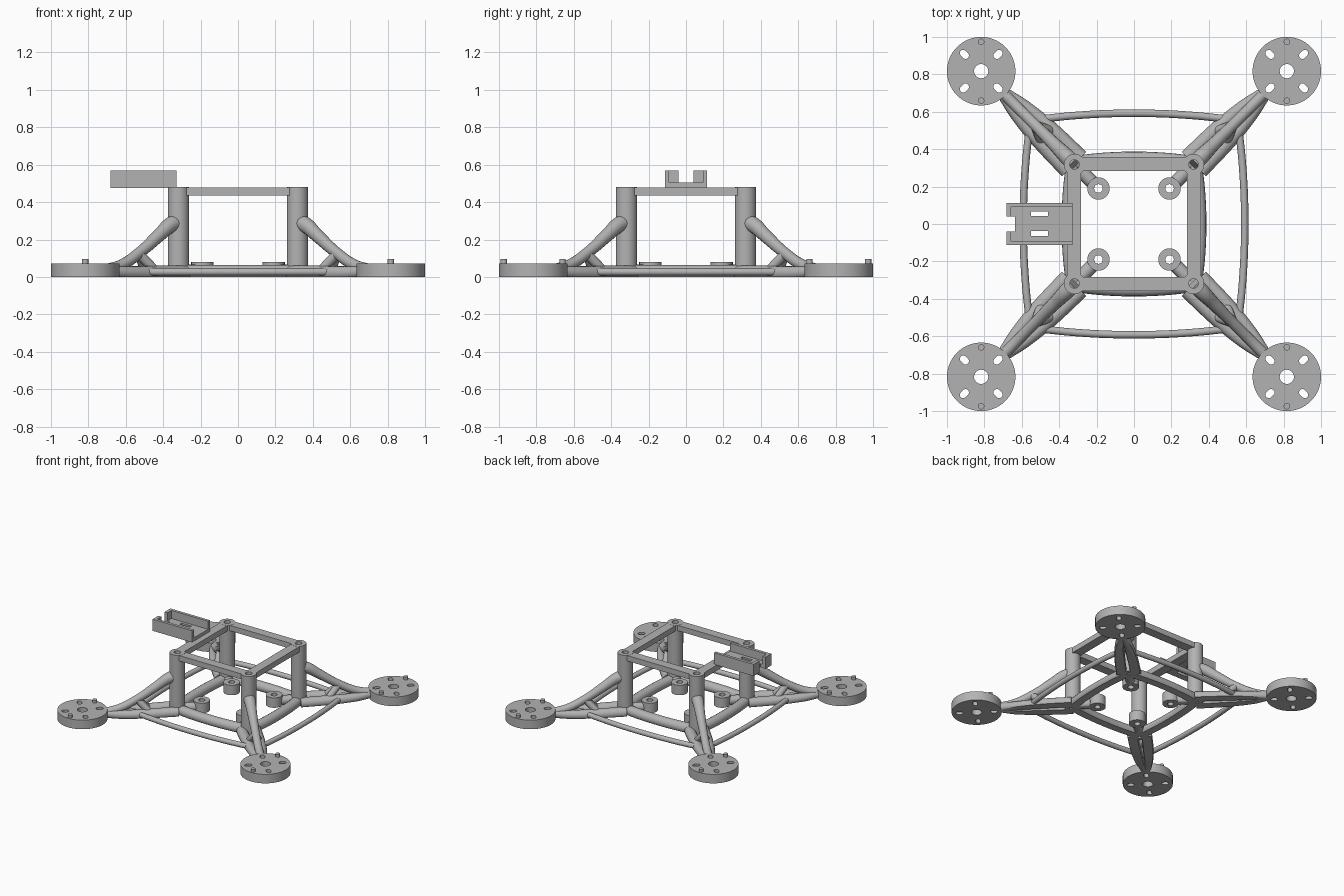
import bpy, bmesh
from math import sin, cos, pi

cube = bpy.data.objects.get("Cube")
if cube:
    bpy.data.objects.remove(cube)

grey = bpy.data.materials.new("plain grey")
grey.use_nodes = True
COLOUR = (0.45, 0.45, 0.45, 1)
grey.diffuse_color = COLOUR
grey.node_tree.nodes["Principled BSDF"].inputs["Base Color"].default_value = COLOUR


def finish(name, curve, ground_cut=False):
    """Turn a curve into a clean mesh object, optionally trimmed at the ground."""
    temp = bpy.data.objects.new(name + "_curve", curve)
    bpy.context.collection.objects.link(temp)
    deps = bpy.context.evaluated_depsgraph_get()
    mesh = bpy.data.meshes.new_from_object(temp.evaluated_get(deps))
    bpy.data.objects.remove(temp)
    bm = bmesh.new()
    bm.from_mesh(mesh)
    bmesh.ops.remove_doubles(bm, verts=bm.verts, dist=1e-5)
    if ground_cut:
        bmesh.ops.bisect_plane(bm, geom=bm.verts[:] + bm.edges[:] + bm.faces[:],
                               plane_co=(0, 0, 0), plane_no=(0, 0, -1), clear_outer=True)
        bmesh.ops.holes_fill(bm, edges=[e for e in bm.edges if e.is_boundary])
    bmesh.ops.recalc_face_normals(bm, faces=bm.faces)
    bm.to_mesh(mesh)
    bm.free()
    mesh.materials.clear()
    mesh.materials.append(grey)
    obj = bpy.data.objects.new(name, mesh)
    bpy.context.collection.objects.link(obj)
    bpy.ops.object.select_all(action='DESELECT')
    obj.select_set(True)
    bpy.context.view_layer.objects.active = obj
    bpy.ops.object.shade_smooth_by_angle(angle=0.6)
    return obj


def plate(name, outlines, z0, z1, at=(0, 0)):
    """Extrude flat outlines; inner outlines become holes."""
    curve = bpy.data.curves.new(name, 'CURVE')
    curve.dimensions = '2D'
    curve.fill_mode = 'BOTH'
    curve.extrude = (z1 - z0) / 2
    for pts in outlines:
        spline = curve.splines.new('POLY')
        spline.points.add(len(pts) - 1)
        for p, (x, y) in zip(spline.points, pts):
            p.co = (x, y, 0, 1)
        spline.use_cyclic_u = True
    obj = finish(name, curve)
    obj.location = (*at, (z0 + z1) / 2)
    return obj


def tube(name, pts, radius, radii=None, ground_cut=False):
    """Smooth round tube through points, with optional taper."""
    curve = bpy.data.curves.new(name, 'CURVE')
    curve.dimensions = '3D'
    curve.bevel_depth = radius
    curve.bevel_resolution = 6
    curve.use_fill_caps = True
    curve.resolution_u = 10
    spline = curve.splines.new('BEZIER')
    spline.bezier_points.add(len(pts) - 1)
    for i, (p, co) in enumerate(zip(spline.bezier_points, pts)):
        p.co = co
        p.handle_left_type = p.handle_right_type = 'AUTO'
        p.radius = radii[i] if radii else 1
    return finish(name, curve, ground_cut)


def circle(r, n=48):
    return [(r * cos(2 * pi * i / n), r * sin(2 * pi * i / n)) for i in range(n)]


def rect(x0, x1, y0, y1):
    return [(x0, y0), (x1, y0), (x1, y1), (x0, y1)]


def slot(dist, r, half, angle, n=8):
    """Rounded slot pointing away from the centre."""
    pts = []
    for end in (1, -1):
        for i in range(n + 1):
            a = -pi / 2 + pi * i / n
            u, v = dist + end * (half + r * cos(a)), end * r * sin(a)
            pts.append((u * cos(angle) - v * sin(angle), u * sin(angle) + v * cos(angle)))
    return pts


# Four matching corners: motor mount, post, standoff and arm
for sx, side in ((1, "left"), (-1, "right")):
    for sy, end in ((1, "back"), (-1, "front")):
        tag = f"_{end}_{side}"

        def m(pts):
            return [(sx * x, sy * y, z) for x, y, z in pts]

        # Motor mount disc with slots and locating pegs
        mount = (sx * 0.817, sy * 0.817)
        slots = [slot(0.127, 0.018, 0.009, pi / 4 + k * pi / 2) for k in range(4)]
        plate("motor_mount" + tag, [circle(0.183, 64), circle(0.038, 32)] + slots, 0, 0.073, mount)
        for k in (1, -1):
            plate("mount_peg" + tag, [circle(0.017, 20)], 0.06, 0.095,
                  (mount[0], mount[1] + k * 0.157))

        # Hollow corner post and small hollow standoff with its link
        plate("corner_post" + tag, [circle(0.057), circle(0.025, 24)], 0, 0.48,
              (sx * 0.318, sy * 0.318))
        plate("standoff" + tag, [circle(0.06), circle(0.023, 24)], 0, 0.08,
              (sx * 0.19, sy * 0.19))
        tube("standoff_link" + tag, m([(0.225, 0.225, 0.03), (0.29, 0.29, 0.03)]),
             0.036, ground_cut=True)

        # Upper arm sweeping from the mount up into the post
        tube("upper_arm" + tag,
             m([(0.70, 0.70, 0.04), (0.62, 0.62, 0.065), (0.52, 0.52, 0.135), (0.42, 0.42, 0.225),
                (0.365, 0.365, 0.275), (0.32, 0.32, 0.295)]),
             0.03, [1, 1, 1, 1.2, 1.4, 1.5])

        # Pair of lower arms and short braces to the upper arm
        for swap in (False, True):
            def b(pts):
                return m([(y, x, z) if swap else (x, y, z) for x, y, z in pts])
            tube("lower_arm" + tag,
                 b([(0.69, 0.70, 0.03), (0.58, 0.625, 0.022), (0.44, 0.505, 0.02),
                    (0.283, 0.357, 0.02)]),
                 0.04, [0.75, 0.85, 1, 1], True)
            tube("arm_brace" + tag, b([(0.53, 0.53, 0.125), (0.44, 0.495, 0.03)]), 0.026)

# Bowed rails: inner ones between posts, outer ones between arms
for swap in (False, True):
    for s in (1, -1):
        def rail(end, mid, half, z):
            pts = [(-half, s * end), (-half / 2, s * (end + 3 * mid) / 4), (0, s * mid),
                   (half / 2, s * (end + 3 * mid) / 4), (half, s * end)]
            return [(y, x, z) if swap else (x, y, z) for x, y in pts]
        tube("inner_rail", rail(0.325, 0.347, 0.318, 0.025), 0.04, ground_cut=True)
        tube("outer_rail", rail(0.55, 0.592, 0.59, 0.027), 0.02)

# Square top frame with holes over the posts
holes = [[(x + sx * 0.318, y + sy * 0.318) for x, y in circle(0.025, 24)]
         for sx in (1, -1) for sy in (1, -1)]
plate("top_frame", [rect(-0.357, 0.357, -0.357, 0.357), rect(-0.283, 0.283, -0.283, 0.283)] + holes,
      0.435, 0.479)

# Side tray: notched slotted floor, side walls and end lips
floor = [(-0.33, -0.113), (-0.33, 0.113), (-0.683, 0.113), (-0.683, 0.04),
         (-0.635, 0.04), (-0.635, -0.04), (-0.683, -0.04), (-0.683, -0.113)]
plate("tray_floor", [floor, rect(-0.55, -0.46, 0.043, 0.068),
                     rect(-0.55, -0.46, -0.063, -0.038)], 0.476, 0.505)
for s in (1, -1):
    plate("tray_wall", [rect(-0.683, -0.33, s * 0.09, s * 0.113)], 0.476, 0.57)
    plate("tray_end_lip", [rect(-0.683, -0.657, s * 0.04, s * 0.113)], 0.476, 0.57)
